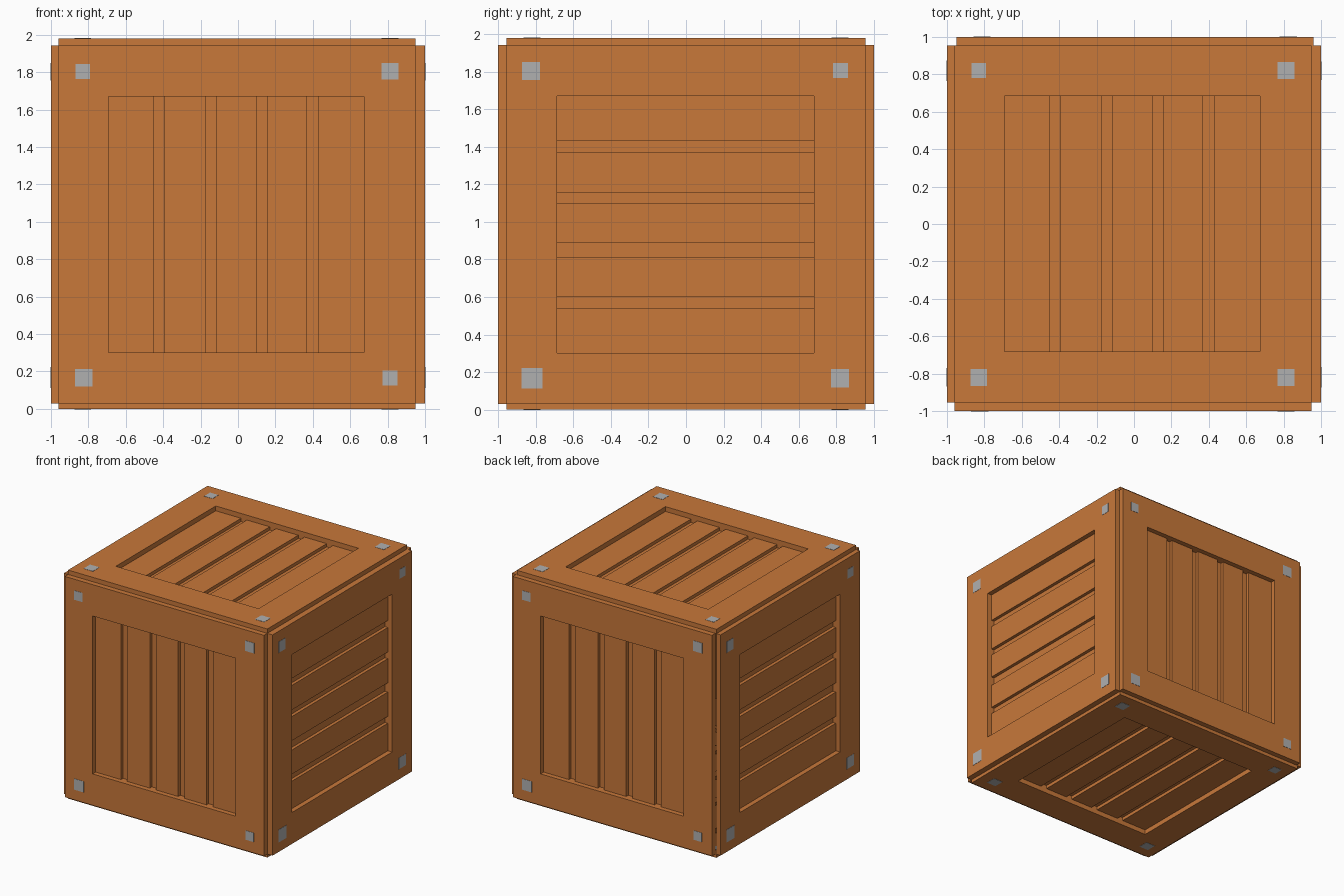
import bpy, bmesh
from mathutils import Vector

if "Cube" in bpy.data.objects:
    bpy.data.objects.remove(bpy.data.objects["Cube"])


def material(name, rgb):
    m = bpy.data.materials.new(name)
    m.diffuse_color = (*rgb, 1)
    m.use_nodes = True
    m.node_tree.nodes["Principled BSDF"].inputs["Base Color"].default_value = m.diffuse_color
    return m


WOOD = material("orange wood", (0.578, 0.188, 0.042))
METAL = material("grey metal", (0.434, 0.434, 0.434))

# crate body and outermost panel planes along x, y, z
CORE = [(-0.96, 0.95), (-0.955, 0.955), (0.03, 1.942)]
OUTER = [(-1.0, 1.0), (-1.0, 1.0), (0.0, 1.98)]
PLANK_DEPTH, GROOVE_DEPTH, PLATE = 0.042, 0.07, 0.002


def finish(bm, name, mat):
    me = bpy.data.meshes.new(name)
    bm.to_mesh(me)
    bm.free()
    me.materials.append(mat)
    bpy.context.collection.objects.link(bpy.data.objects.new(name, me))


def side(name, w, sign, u, v, grooves, u_recess, v_recess, plates, flip=None):
    """One crate side: frame, recessed planks across axis u, four corner plates."""
    outer = OUTER[w][sign > 0]
    base = abs(outer - CORE[w][sign > 0])

    def point(a, b, depth):
        p = Vector((0, 0, 0))
        p[u], p[v], p[w] = a, b, outer - sign * depth
        if flip is not None:
            p[flip] = -p[flip]
        return p

    def direction(axis, s):
        d = Vector((0, 0, 0))
        d[axis] = -s if axis == flip else s
        return d

    bm = bmesh.new()

    def quad(pts, out):
        f = bm.faces.new([bm.verts.new(p) for p in pts])
        f.normal_update()
        if f.normal.dot(out) < 0:
            f.normal_flip()

    # stepped surface: frame, planks and grooves are cells of different depth
    us = [CORE[u][0], u_recess[0], *[c for g in grooves for c in g], u_recess[1], CORE[u][1]]
    vs = [CORE[v][0], *v_recess, CORE[v][1]]
    nu, nv = len(us) - 1, len(vs) - 1

    def depth(i, j):
        if not (0 <= i < nu and 0 <= j < nv):
            return base
        if i in (0, nu - 1) or j in (0, nv - 1):
            return 0.0
        return PLANK_DEPTH if i % 2 else GROOVE_DEPTH

    for i in range(nu):
        for j in range(nv):
            d = depth(i, j)
            a0, a1, b0, b1 = us[i], us[i + 1], vs[j], vs[j + 1]
            quad([point(a0, b0, d), point(a1, b0, d), point(a1, b1, d), point(a0, b1, d)],
                 direction(w, sign))
            for di, dj, ends in ((-1, 0, ((a0, b0), (a0, b1))), (1, 0, ((a1, b0), (a1, b1))),
                                 (0, -1, ((a0, b0), (a1, b0))), (0, 1, ((a0, b1), (a1, b1)))):
                e = depth(i + di, j + dj)
                if e > d:
                    p, q = ends
                    quad([point(*p, d), point(*q, d), point(*q, e), point(*p, e)],
                         direction(u if di else v, di or dj))
    bmesh.ops.remove_doubles(bm, verts=bm.verts, dist=1e-5)
    bmesh.ops.dissolve_limit(bm, angle_limit=0.01, verts=bm.verts, edges=bm.edges)
    finish(bm, name + "_planked_side", WOOD)

    # thin square metal plates in the frame corners
    bm = bmesh.new()
    for a, b, size in plates:
        cube = bmesh.ops.create_cube(bm, size=1)["verts"]
        for vert in cube:
            c = vert.co.copy()
            vert.co = point(a + c[0] * size, b + c[1] * size, c[2] * 2 * PLATE)
    bmesh.ops.recalc_face_normals(bm, faces=bm.faces)
    finish(bm, name + "_corner_plates", METAL)


V_GROOVES = [(-0.45, -0.395), (-0.175, -0.115), (0.098, 0.157), (0.37, 0.43)]
H_GROOVES = [(0.54, 0.60), (0.81, 0.89), (1.10, 1.157), (1.37, 1.43)]

# front and back: upright planks
for name, s, flip in (("front", -1, None), ("back", 1, 0)):
    side(name, 1, s, 0, 2, V_GROOVES, (-0.693, 0.675), (0.302, 1.67),
         [(-0.83, 1.805, 0.08), (0.812, 1.805, 0.09), (-0.825, 0.167, 0.095), (0.812, 0.165, 0.08)],
         flip)

# right and left: level planks
for name, s, flip in (("right", 1, None), ("left", -1, 1)):
    side(name, 0, s, 2, 1, H_GROOVES, (0.302, 1.67), (-0.688, 0.682),
         [(1.803, -0.825, 0.095), (1.805, 0.823, 0.08), (0.168, -0.82, 0.11), (0.168, 0.82, 0.098)],
         flip)

# top and bottom: planks running front to back
for name, s in (("top", 1), ("bottom", -1)):
    side(name, 2, s, 0, 1, V_GROOVES, (-0.693, 0.675), (-0.683, 0.685),
         [(-0.83, 0.82, 0.08), (0.812, 0.82, 0.09), (-0.83, -0.82, 0.09), (0.812, -0.82, 0.09)])
